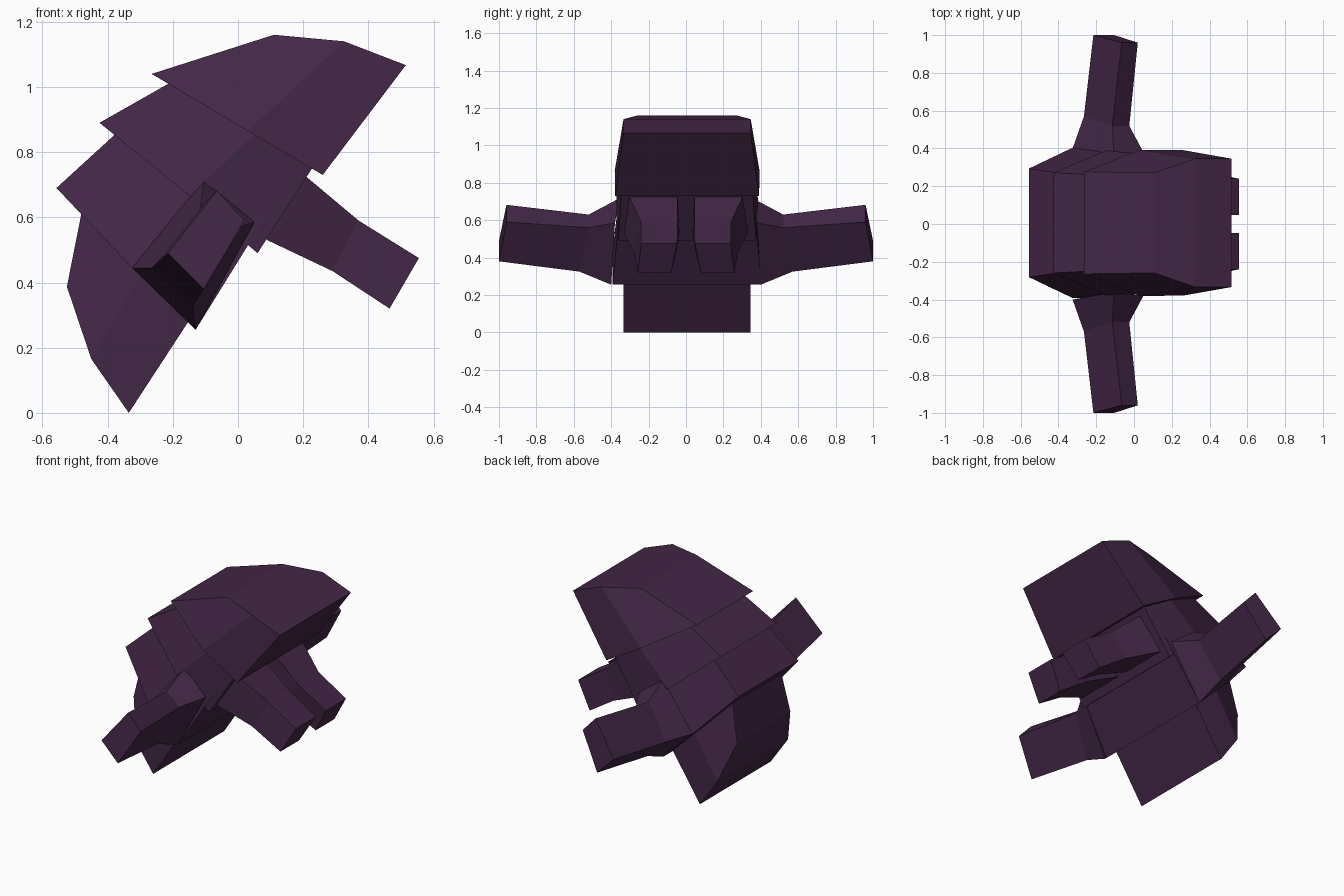
import bpy, bmesh

if "Cube" in bpy.data.objects:
    bpy.data.objects.remove(bpy.data.objects["Cube"])

purple = bpy.data.materials.new("dark_purple")
purple.diffuse_color = (0.055, 0.0195, 0.061, 1)
purple.use_nodes = True
purple.node_tree.nodes["Principled BSDF"].inputs["Base Color"].default_value = purple.diffuse_color


def finish(name, verts, faces):
    mesh = bpy.data.meshes.new(name)
    mesh.from_pydata(verts, [], faces)
    bm = bmesh.new()
    bm.from_mesh(mesh)
    bmesh.ops.recalc_face_normals(bm, faces=bm.faces)
    bm.to_mesh(mesh)
    bm.free()
    mesh.materials.append(purple)
    obj = bpy.data.objects.new(name, mesh)
    bpy.context.collection.objects.link(obj)


def shell(name, rear, front):
    """Mirrored plate: half sections (top, middle, bottom) at both ends."""
    halves = rear + front
    verts = [(x, y + 0.006, z) for x, y, z in halves]
    verts += [(x, -y + 0.006, z) for x, y, z in halves]
    faces = []
    for i in range(2):
        faces.append((i, i + 1, i + 4, i + 3))            # side
        faces.append((i + 6, i + 7, i + 10, i + 9))       # mirrored side
        faces.append((i, i + 1, i + 7, i + 6))            # rear cap
        faces.append((i + 3, i + 4, i + 10, i + 9))       # front cap
    faces += [(0, 3, 9, 6), (2, 5, 11, 8)]                # top and belly
    finish(name, verts, faces)


def limb(name, sections):
    """Four-sided loft, made on both sides of the body."""
    for side, s in (("left", 1), ("right", -1)):
        verts = [(x, s * y, z) for sec in sections for x, y, z in sec]
        n = len(sections)
        faces = [(0, 1, 2, 3), tuple(range(4 * n - 4, 4 * n))]
        for k in range(0, 4 * n - 4, 4):
            for i in range(4):
                j = (i + 1) % 4
                faces.append((k + i, k + j, k + 4 + j, k + 4 + i))
        finish(f"{side}_{name}", verts, faces)


# overlapping armour plates
shell("head_shell",
      [(-.265, .27, 1.04), (.03, .387, .865), (.26, .385, .73)],
      [(.11, .265, 1.16), (.325, .34, 1.14), (.515, .34, 1.067)])
shell("middle_shell",
      [(-.425, .265, .89), (-.15, .383, .667), (.06, .368, .49)],
      [(-.12, .25, 1.063), (.1, .36, .9), (.24, .35, .77)])
shell("lower_shell",
      [(-.557, .287, .69), (-.325, .398, .445), (-.13, .398, .255)],
      [(-.30, .25, .925), (-.10, .365, .715), (.09, .365, .61)])

# curled tail
shell("tail",
      [(-.525, .255, .387), (-.45, .34, .165), (-.335, .34, 0)],
      [(-.463, .225, .70), (-.25, .34, .5), (-.10, .34, .36)])

# side limbs
limb("arm", [
    [(-.325, .40, .445), (-.13, .40, .255), (.05, .38, .585), (-.105, .36, .715)],
    [(-.265, .57, .445), (-.14, .57, .325), (-.025, .52, .56), (-.115, .52, .63)],
    [(-.215, 1.0, .49), (-.105, 1.0, .38), (.02, .96, .59), (-.065, .96, .682)]])

# forward limbs
limb("leg", [
    [(.12, .04, .79), (.12, .33, .79), (.0, .36, .60), (.0, .03, .60)],
    [(.215, .045, .72), (.215, .30, .72), (.09, .33, .53), (.09, .035, .53)],
    [(.37, .045, .59), (.37, .24, .59), (.29, .28, .435), (.29, .05, .435)],
    [(.555, .047, .475), (.555, .24, .475), (.465, .258, .32), (.465, .08, .32)]])
